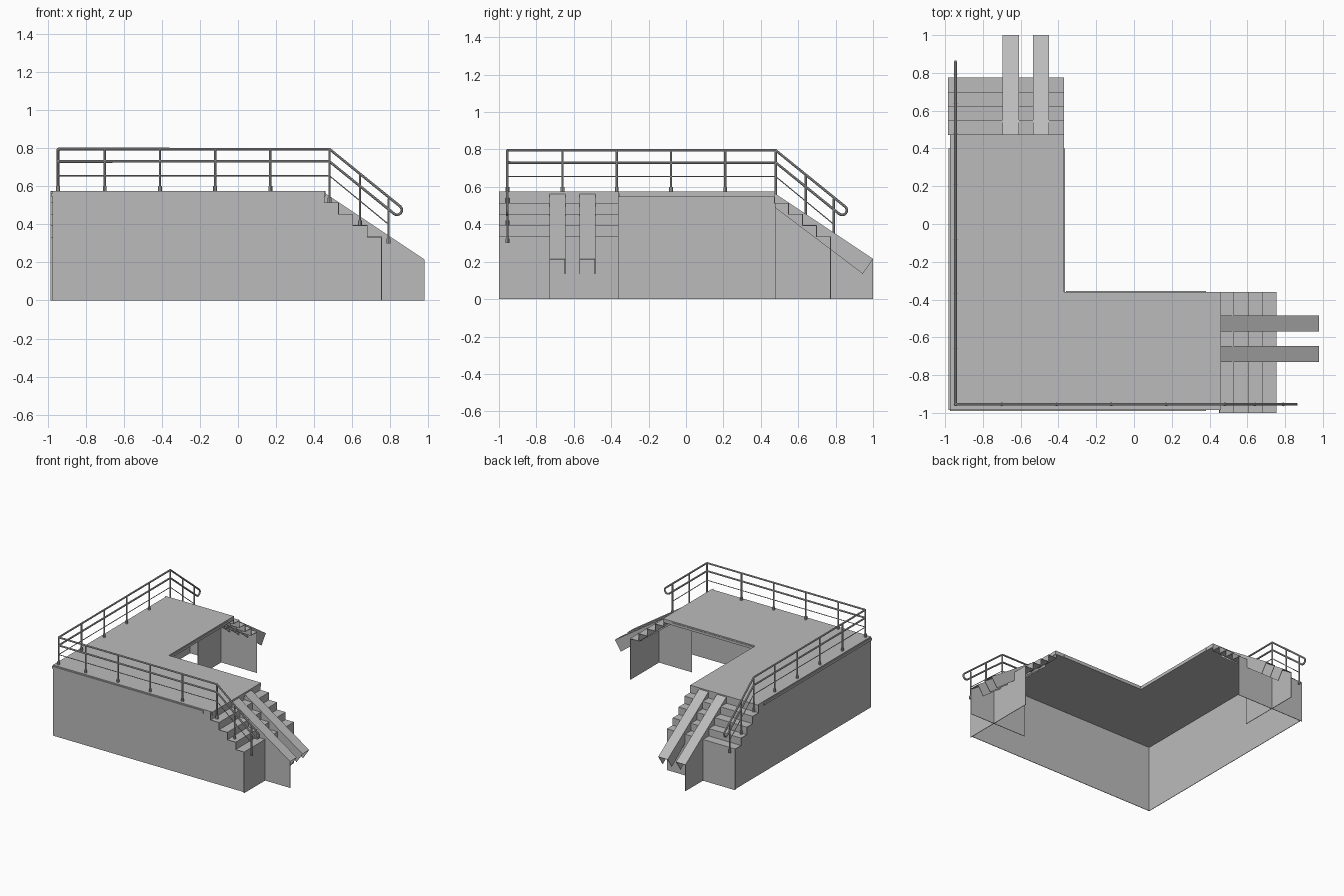
import bpy, bmesh, math
from mathutils import Vector

cube = bpy.data.objects.get("Cube")
if cube:
    bpy.data.objects.remove(cube, do_unlink=True)

grey = bpy.data.materials.new("light_grey")
grey.use_nodes = True
grey.diffuse_color = (0.5, 0.5, 0.5, 1)
grey.node_tree.nodes["Principled BSDF"].inputs["Base Color"].default_value = (0.5, 0.5, 0.5, 1)

T = 0.004          # sheet thickness
DECK = 0.575       # deck height


def place(arm, a, b, z):
    """a runs along the arm, b across it."""
    return Vector((a, b, z)) if arm == "right" else Vector((b, a, z))


def solid(name, loop, push):
    """Extrude a closed loop of points along a vector."""
    bm = bmesh.new()
    face = bm.faces.new([bm.verts.new(p) for p in loop])
    new = bmesh.ops.extrude_face_region(bm, geom=[face])["geom"]
    bmesh.ops.translate(bm, vec=push, verts=[v for v in new if isinstance(v, bmesh.types.BMVert)])
    bmesh.ops.recalc_face_normals(bm, faces=bm.faces)
    mesh = bpy.data.meshes.new(name)
    bm.to_mesh(mesh)
    bm.free()
    mesh.materials.append(grey)
    obj = bpy.data.objects.new(name, mesh)
    bpy.context.collection.objects.link(obj)
    return obj


def prism(name, arm, profile, b0, b1):
    """Side profile (a, z) swept across the arm from b0 to b1."""
    return solid(name, [place(arm, a, b0, z) for a, z in profile], place(arm, 0, b1 - b0, 0))


def box(name, arm, a0, a1, b0, b1, z0, z1):
    return prism(name, arm, [(a0, z0), (a1, z0), (a1, z1), (a0, z1)], b0, b1)


def tube(name, paths, radius):
    """Round pipes through lists of points."""
    cu = bpy.data.curves.new(name, "CURVE")
    cu.dimensions = "3D"
    cu.bevel_depth = radius
    cu.bevel_resolution = 2
    cu.use_fill_caps = True
    for pts in paths:
        sp = cu.splines.new("POLY")
        sp.points.add(len(pts) - 1)
        for p, co in zip(sp.points, pts):
            p.co = (*co, 1)
    cu.materials.append(grey)
    obj = bpy.data.objects.new(name, cu)
    bpy.context.collection.objects.link(obj)
    bpy.ops.object.select_all(action="DESELECT")
    obj.select_set(True)
    bpy.context.view_layer.objects.active = obj
    bpy.ops.object.convert(target="MESH")
    bpy.ops.object.shade_smooth_by_angle()


# L-shaped deck
L = [(-0.975, -0.985), (0.46, -0.985), (0.46, -0.36), (-0.37, -0.36), (-0.37, 0.475), (-0.975, 0.475)]
solid("deck", [(x, y, DECK - 0.03) for x, y in L], Vector((0, 0, 0.03)))

# name: deck end, outer edge, inner edge, wall plane, wall start, ramp edges, rail line, rail start
ARMS = {
    "right": (0.455, -1.0, -0.36, -0.985, -0.975, (-0.73, -0.57), -0.955, -0.945),
    "back": (0.475, -0.985, -0.37, -0.975, -0.985, (-0.695, -0.535), -0.945, -0.955),
}
STEPS, RUN, RISE = 4, 0.075, 0.06
REACH, RAMP_W = 0.525, 0.085

for arm, (end, outer, inner, wall, start, ramps, rail, corner) in ARMS.items():
    # Stepped outline shared by the stairs and the wall
    stair = [(end, DECK)]
    for i in range(STEPS):
        z = DECK - (i + 1) * RISE
        stair += [(end + i * RUN, z), (end + (i + 1) * RUN, z)]
    foot, foot_z = stair[-1]

    prism(arm + "_outer_wall", arm, [(start, 0), (foot, 0)] + stair[::-1] + [(start, DECK)], wall, wall + T)
    under = [(a - T, z - T) for a, z in stair]
    prism(arm + "_stairs", arm, stair + under[::-1], outer, inner)
    box(arm + "_stair_end_panel", arm, foot - T, foot, outer, inner, 0, foot_z)

    # Thin ledges along the deck edges
    box(arm + "_outer_ledge", arm, start, end - 0.075, wall - 0.006, wall, 0.545, 0.565)
    box(arm + "_inner_ledge", arm, inner, end - 0.075, inner, inner + 0.004, 0.545, 0.565)

    # Pair of wheel ramps with side flanges
    tip = end + REACH
    top_z, tip_z = 0.565, 0.215
    plate = [(end, top_z), (tip, tip_z), (tip - T, tip_z - T), (end, top_z - 2 * T)]
    flange = [(end, top_z), (tip, tip_z), (tip - 0.055, tip_z - 0.08), (end, top_z - 0.075)]
    for n, b in enumerate(ramps):
        prism(f"{arm}_ramp_{n}", arm, plate, b, b + RAMP_W)
        for side, e in (("outer", b), ("inner", b + RAMP_W - T)):
            prism(f"{arm}_ramp_{n}_{side}_flange", arm, flange, e, e + T)

    # Panel carrying the ramps
    prism(arm + "_ramp_support_panel", arm,
          [(end, 0), (tip, 0), (tip, tip_z - T), (end, top_z - T)], ramps[0], ramps[0] + T)

    # Handrail: top and middle bars joined by a round end
    bend = 0.48
    ca, cz, r = 0.835, 0.475, 0.025
    path = [(corner, 0.795), (bend, 0.795)]
    for i in range(9):
        t = math.radians(49.5 - i * 22.5)
        path.append((ca + r * math.cos(t), cz + r * math.sin(t)))
    path += [(bend, 0.73), (corner, 0.73)]
    tube(arm + "_handrail", [[place(arm, a, rail, z) for a, z in path]], 0.007)
    wire = [(corner, 0.655), (bend, 0.655), (0.79, 0.4)]
    tube(arm + "_lower_rail", [[place(arm, a, rail, z) for a, z in wire]], 0.003)

    # Posts with small collars
    posts = [(a, DECK, 0.795) for a in (-0.70, -0.41, -0.12, 0.17)]
    if arm == "back":
        posts = [(a + 0.04, z0, z1) for a, z0, z1 in posts]
    else:
        posts.append((corner, DECK, 0.795))
    posts += [(bend, 0.515, 0.795), (0.64, 0.395, 0.66), (0.79, 0.3, 0.535)]
    tube(arm + "_posts", [[place(arm, a, rail, z0), place(arm, a, rail, z1)] for a, z0, z1 in posts], 0.006)
    tube(arm + "_post_collars",
         [[place(arm, a, rail, z0), place(arm, a, rail, z0 + 0.025)] for a, z0, z1 in posts], 0.01)
